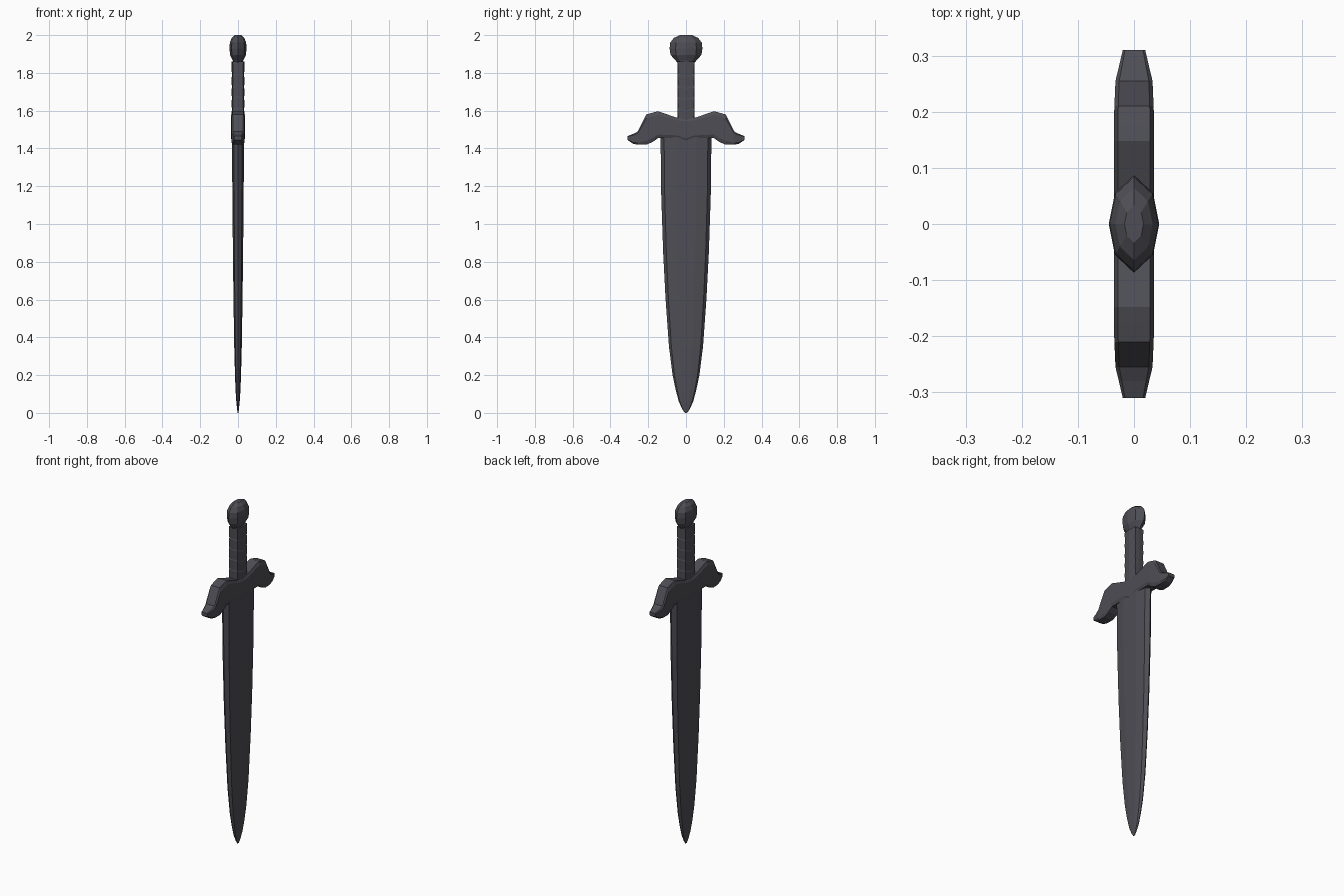
import bpy, bmesh

if "Cube" in bpy.data.objects:
    bpy.data.objects.remove(bpy.data.objects["Cube"])

steel = bpy.data.materials.new("dark_steel")
steel.diffuse_color = (0.075, 0.075, 0.09, 1)
steel.use_nodes = True
steel.node_tree.nodes["Principled BSDF"].inputs["Base Color"].default_value = steel.diffuse_color


def loft(name, rings):
    """Skin a list of equal-length point rings and cap both ends."""
    bm = bmesh.new()
    loops = [[bm.verts.new(p) for p in ring] for ring in rings]
    n = len(loops[0])
    for a, b in zip(loops, loops[1:]):
        for i in range(n):
            j = (i + 1) % n
            bm.faces.new((a[i], a[j], b[j], b[i]))
    bm.faces.new(loops[0])
    bm.faces.new(loops[-1])
    bmesh.ops.recalc_face_normals(bm, faces=bm.faces)
    mesh = bpy.data.meshes.new(name)
    bm.to_mesh(mesh)
    bm.free()
    mesh.materials.append(steel)
    obj = bpy.data.objects.new(name, mesh)
    bpy.context.collection.objects.link(obj)
    return obj


def mirrored(quarter):
    """Complete a quarter section running from the +y axis to the +x axis."""
    right = quarter + [(x, -y) for x, y in quarter[-2::-1]]
    return right + [(-x, y) for x, y in right[-2:0:-1]]


# Blade: bevelled edges around a flat middle, (height, half width, half thickness)
blade_section = mirrored([(0, 1), (0.7, 0.86), (1, 0.4), (1, 0)])
blade_steps = [(0, .006, .002), (.02, .02, .005), (.06, .038, .009), (.12, .054, .013),
               (.2, .071, .016), (.35, .09, .02), (.6, .108, .024), (.85, .121, .027),
               (1.15, .131, .03), (1.48, .135, .032)]
loft("blade", [[(x * t, y * w, z) for x, y in blade_section] for z, w, t in blade_steps])

# Guard: stations across y (y, top, bottom, half thickness), mirrored
half = [(0, 1.56, 1.435, .036), (.035, 1.56, 1.452, .036), (.055, 1.565, 1.455, .036),
        (.148, 1.597, 1.455, .036), (.175, 1.59, 1.435, .036), (.21, 1.58, 1.42, .035),
        (.255, 1.49, 1.42, .033), (.28, 1.477, 1.425, .027), (.31, 1.465, 1.445, .02)]
stations = [(-y, a, b, t) for y, a, b, t in half[:0:-1]] + half
guard = []
for y, top, bottom, t in stations:
    c = (top - bottom) * 0.13
    guard.append([(-.8 * t, y, top), (.8 * t, y, top), (t, y, top - c), (t, y, bottom + c),
                  (.8 * t, y, bottom), (-.8 * t, y, bottom), (-t, y, bottom + c), (-t, y, top - c)])
loft("guard", guard)

# Grip: ridged section with chevron wrap bands
grip_section = mirrored([(0, .046), (.028, .044), (.034, 0)])
grip = []
for i, z in enumerate([1.53, 1.595, 1.598, 1.655, 1.658, 1.715, 1.718, 1.775, 1.778, 1.86]):
    s = 1.0 if i % 2 else 0.96
    dip = 0 if z > 1.8 else 0.016
    grip.append([(x * s, y * s, z + dip * abs(y) / .046) for x, y in grip_section])
loft("grip", grip)

# Pommel: faceted, flattened knob
pommel_section = mirrored([(0, .087), (.034, .055), (.045, 0)])
loft("pommel", [[(x * s, y * s, z) for x, y in pommel_section]
                for z, s in [(1.85, .5), (1.867, .64), (1.895, .94), (1.93, 1), (1.96, .96),
                             (1.985, .74), (2.0, .38)]])
